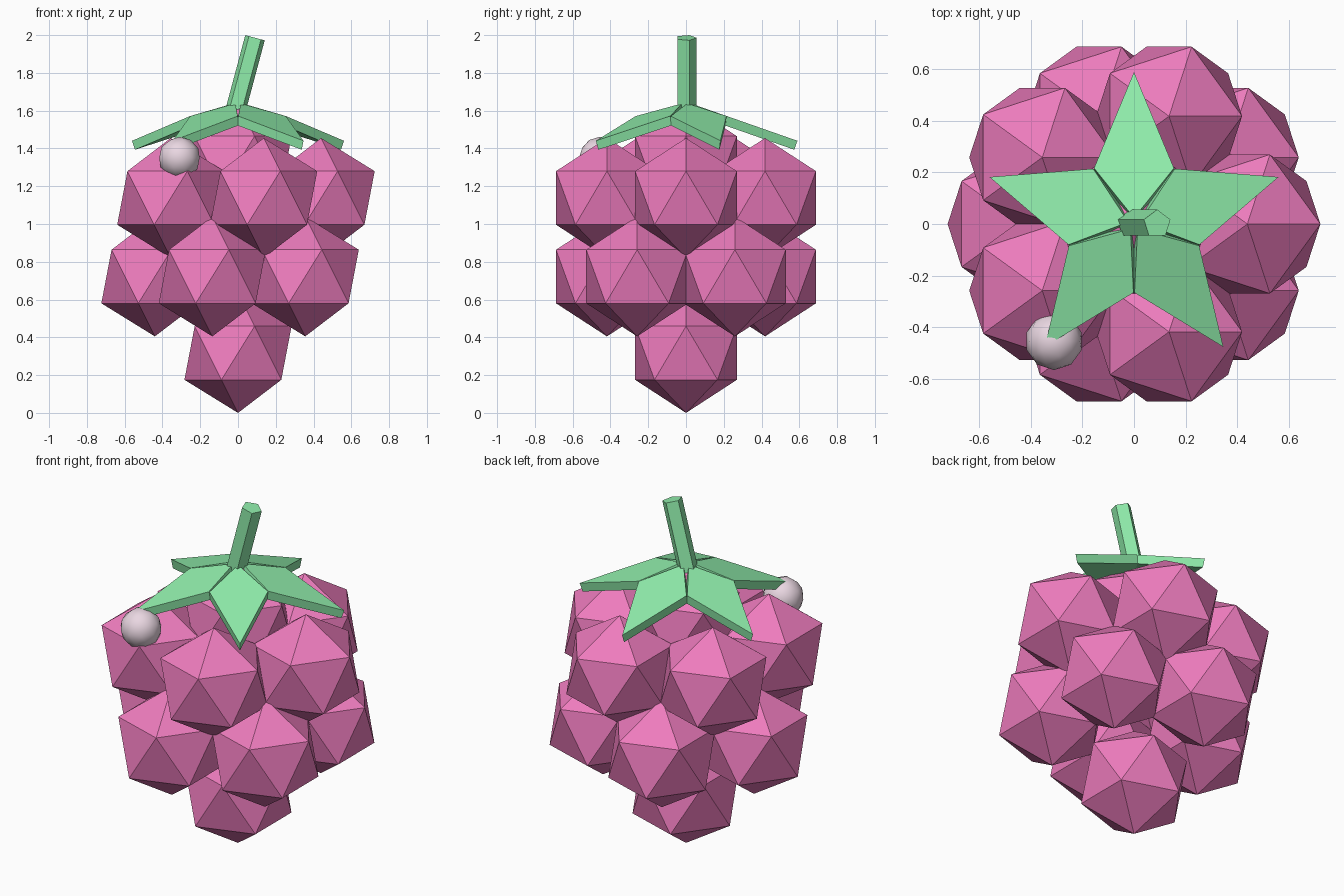
import bpy, bmesh
from math import cos, sin, pi, radians, atan
from mathutils import Matrix, Vector

if "Cube" in bpy.data.objects:
    bpy.data.objects.remove(bpy.data.objects["Cube"])


def material(name, rgb):
    m = bpy.data.materials.new(name)
    m.diffuse_color = (*rgb, 1)
    m.use_nodes = True
    m.node_tree.nodes["Principled BSDF"].inputs["Base Color"].default_value = m.diffuse_color
    return m


pink = material("berry_pink", (0.85, 0.20, 0.51))
green = material("leaf_green", (0.28, 0.85, 0.41))
pale = material("dew_pale", (0.82, 0.68, 0.76))


def make_object(name, bm, mat):
    bmesh.ops.recalc_face_normals(bm, faces=bm.faces)
    mesh = bpy.data.meshes.new(name)
    bm.to_mesh(mesh)
    bm.free()
    mesh.materials.append(mat)
    ob = bpy.data.objects.new(name, mesh)
    bpy.context.collection.objects.link(ob)
    return ob


def ball(name, centre, radius, subdivisions, mat):
    bm = bmesh.new()
    bmesh.ops.create_icosphere(bm, subdivisions=subdivisions, radius=radius)
    ob = make_object(name, bm, mat)
    ob.location = centre
    return ob


# Berry segments: bottom one, two staggered rings of five, top one
R, RING = 0.317, 0.44
ball("segment_bottom", (0, 0, 0.317), R, 1, pink)
ball("segment_top", (0, 0, 1.323), R, 1, pink)
for layer, z, offset in (("lower", 0.722, pi / 5), ("upper", 1.138, 0)):
    for i in range(5):
        a = offset + i * 2 * pi / 5
        ball(f"segment_{layer}_{i}", (RING * cos(a), RING * sin(a), z), R, 1, pink)

# Five drooping kite-shaped leaves
TILT = atan(0.35)
KITE = [(0.025, 0), (0.23, -0.155), (0.625, 0), (0.23, 0.155)]
for i in range(5):
    bm = bmesh.new()
    face = bm.faces.new([bm.verts.new((x, y, 0)) for x, y in KITE])
    ext = bmesh.ops.extrude_face_region(bm, geom=[face], use_keep_orig=True)
    low = [v for v in ext["geom"] if isinstance(v, bmesh.types.BMVert)]
    bmesh.ops.translate(bm, verts=low, vec=(0, 0, -0.05))
    leaf = make_object(f"leaf_{i}", bm, green)
    leaf.matrix_world = (Matrix.Translation((0, 0, 1.647))
                         @ Matrix.Rotation(pi / 2 + i * 2 * pi / 5, 4, 'Z')
                         @ Matrix.Rotation(TILT, 4, 'Y'))

# Five-sided stem leaning to the right
LEAN, LENGTH = radians(15), 0.40
bm = bmesh.new()
bmesh.ops.create_cone(bm, cap_ends=True, segments=5, radius1=0.056, radius2=0.056,
                      depth=LENGTH,
                      matrix=Matrix.Translation((0, 0, -LENGTH / 2)))
# turn so that one corner points to the back
corner = max(bm.verts, key=lambda v: v.co.z).co
turn = pi / 2 - Vector((1, 0)).angle_signed(corner.xy) * -1
bmesh.ops.rotate(bm, verts=bm.verts, cent=(0, 0, 0), matrix=Matrix.Rotation(turn, 3, 'Z'))
stem = make_object("stem", bm, green)
stem.matrix_world = Matrix.Translation((0.09, 0, 1.986)) @ Matrix.Rotation(LEAN, 4, 'Y')

# Smooth dew drop on the front left
dew = ball("dew_drop", (-0.31, -0.455, 1.35), 0.112, 2, pale)
for p in dew.data.polygons:
    p.use_smooth = True
